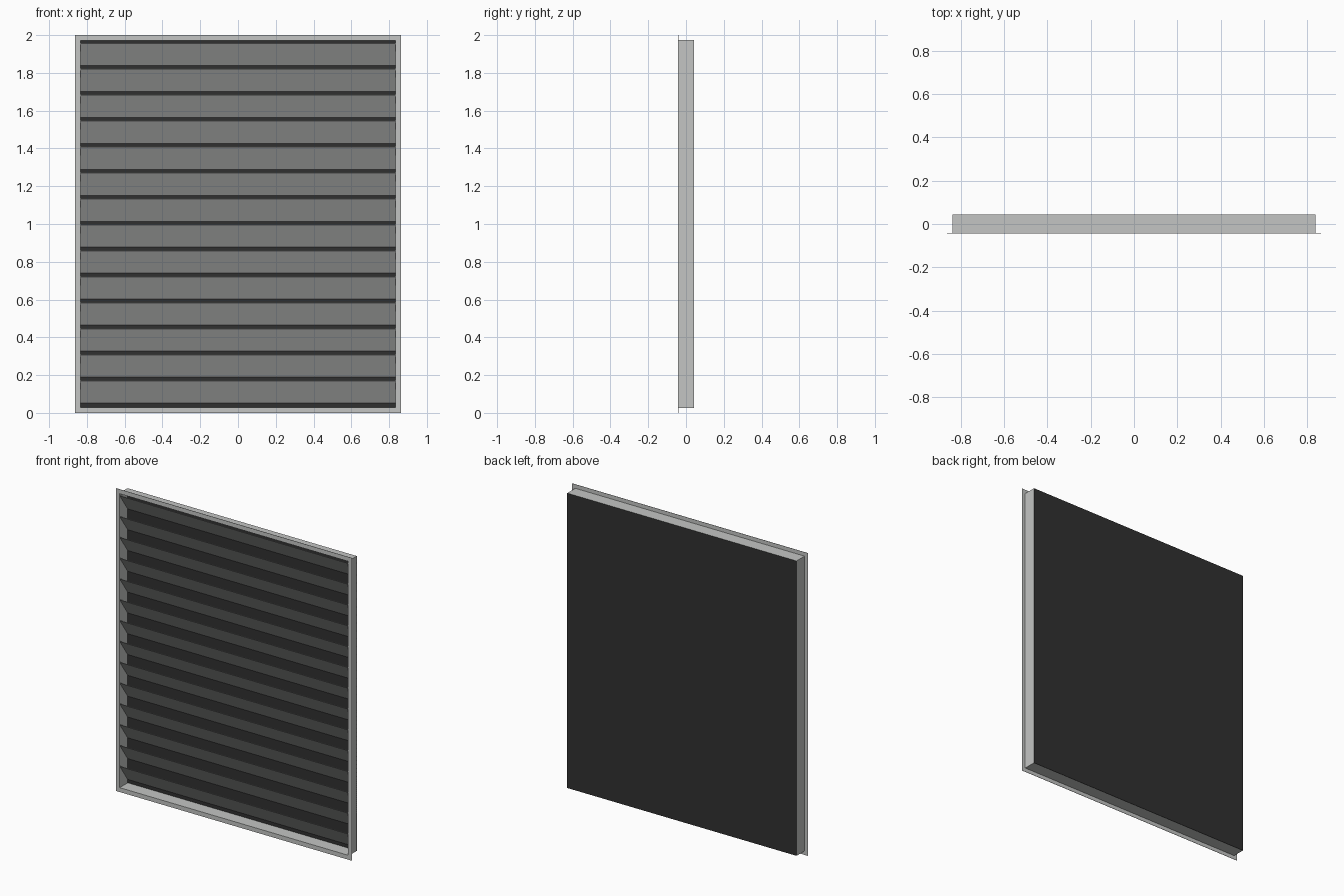
import bpy

cube = bpy.data.objects.get("Cube")
if cube:
    bpy.data.objects.remove(cube)


def material(name, rgb):
    m = bpy.data.materials.new(name)
    m.use_nodes = True
    color = (*rgb, 1.0)
    m.diffuse_color = color
    m.node_tree.nodes["Principled BSDF"].inputs["Base Color"].default_value = color
    return m


metal = material("light grey metal", (0.55, 0.56, 0.55))
dark = material("dark backing", (0.03, 0.03, 0.03))


def mesh_object(name, verts, faces, mat):
    mesh = bpy.data.meshes.new(name)
    mesh.from_pydata(verts, [], faces)
    mesh.materials.append(mat)
    obj = bpy.data.objects.new(name, mesh)
    bpy.context.collection.objects.link(obj)
    return obj


def ring(half_x, half_z, y):
    return [(sx * half_x, y, 1 + sz * half_z)
            for sx, sz in ((-1, -1), (1, -1), (1, 1), (-1, 1))]


OUTER_X, OUTER_Z = 0.862, 1.0
BOX_X, BOX_Z = 0.838, 0.974
FRONT, BACK = -0.043, 0.043
WALL = 0.003

# Frame: thin front flange folded into a box sleeve, with an inner lining
rings = [(BOX_X, BOX_Z, BACK), (BOX_X, BOX_Z, FRONT + 0.002),
         (OUTER_X, OUTER_Z, FRONT + 0.002), (OUTER_X, OUTER_Z, FRONT),
         (BOX_X - WALL, BOX_Z - WALL, FRONT), (BOX_X - WALL, BOX_Z - WALL, BACK)]
verts = [v for r in rings for v in ring(*r)]
faces = [(4 * k + i, 4 * k + (i + 1) % 4, 4 * k + 4 + (i + 1) % 4, 4 * k + 4 + i)
         for k in range(len(rings) - 1) for i in range(4)]
mesh_object("frame", verts, faces, metal)

# Dark backing panel closing the rear of the sleeve
panel = ring(BOX_X, BOX_Z, BACK) + ring(BOX_X, BOX_Z, BACK - 0.002)
mesh_object("back_panel", panel,
            [(3, 2, 1, 0), (4, 5, 6, 7)] +
            [(i, (i + 1) % 4, 4 + (i + 1) % 4, 4 + i) for i in range(4)], dark)

# Slats: high at the front, sloping down towards the back
SLATS, PITCH, FIRST, RISE = 14, 0.1375, 0.052, 0.12
half = BOX_X - WALL
for n in range(SLATS):
    low = FIRST + n * PITCH
    high = low + RISE
    profile = [(FRONT + 0.001, high - 0.003), (FRONT + 0.001, high),
               (BACK - 0.003, low + 0.003), (BACK - 0.003, low)]
    verts = [(x, y, z) for x in (-half, half) for y, z in profile]
    faces = [(0, 1, 2, 3), (7, 6, 5, 4)] + \
            [(i, 4 + i, 4 + (i + 1) % 4, (i + 1) % 4) for i in range(4)]
    mesh_object(f"slat_{n + 1}", verts, faces, metal)
